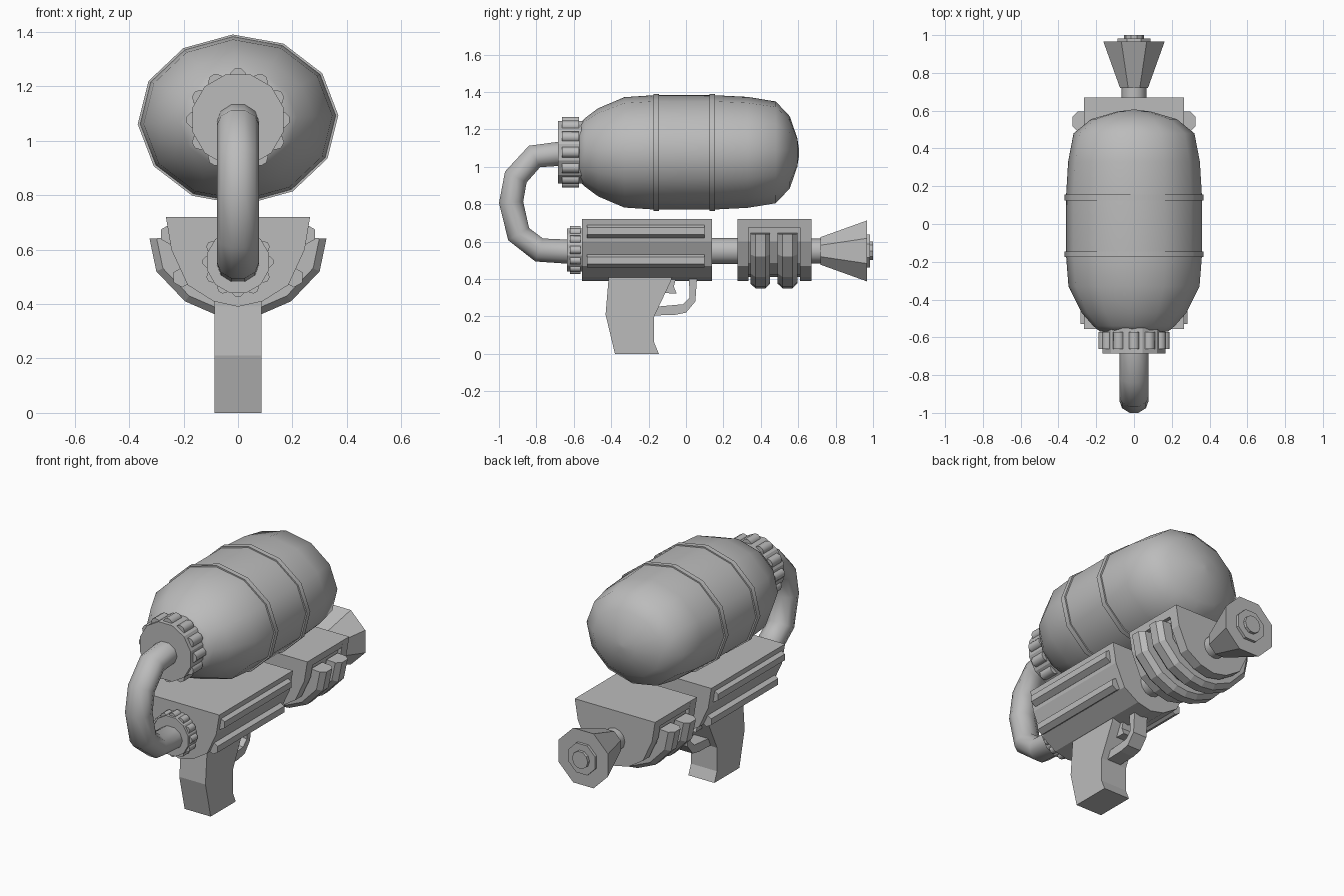
import bpy, bmesh
from math import sin, cos, pi, radians
from mathutils import Vector

cube = bpy.data.objects.get("Cube")
if cube:
    bpy.data.objects.remove(cube, do_unlink=True)

grey = bpy.data.materials.new("grey_plastic")
grey.use_nodes = True
colour = (0.5, 0.5, 0.5, 1)
grey.diffuse_color = colour
grey.node_tree.nodes["Principled BSDF"].inputs["Base Color"].default_value = colour


def loft(name, rings, smooth=0):
    """Skin a list of equal-sized vertex rings and cap both ends."""
    bm = bmesh.new()
    rows = [[bm.verts.new(p) for p in ring] for ring in rings]
    n = len(rows[0])
    for a, b in zip(rows, rows[1:]):
        for i in range(n):
            j = (i + 1) % n
            bm.faces.new((a[i], a[j], b[j], b[i]))
    bm.faces.new(rows[0][::-1])
    bm.faces.new(rows[-1])
    bmesh.ops.recalc_face_normals(bm, faces=bm.faces)
    for f in bm.faces:
        f.smooth = smooth > 0
    mesh = bpy.data.meshes.new(name)
    bm.to_mesh(mesh)
    bm.free()
    if smooth:
        mesh.set_sharp_from_angle(angle=radians(smooth))
    mesh.materials.append(grey)
    obj = bpy.data.objects.new(name, mesh)
    bpy.context.collection.objects.link(obj)
    return obj


def lathe(name, profile, sides, z, x=0, sx=1, sz=1, phase=0, smooth=0):
    """Turn a (y, radius) profile around a line along y."""
    angles = [phase + 2 * pi * i / sides for i in range(sides)]
    return loft(name, [[(x + sx * r * cos(a), y, z + sz * r * sin(a)) for a in angles]
                       for y, r in profile], smooth)


def mirrored(half):
    """Complete a right-hand (x, z) half section, top to bottom centre."""
    return half + [(-x, z) for x, z in reversed(half) if x > 0]


def section(name, half, y0, y1):
    return loft(name, [[(x, y, z) for x, z in mirrored(half)] for y in (y0, y1)])


def plate(name, outline, half_width):
    return loft(name, [[(x, y, z) for y, z in outline] for x in (-half_width, half_width)])


# Water tank with two raised hoops
TANK_Z = 1.077
oval = dict(sx=0.36, sz=0.306, phase=radians(3), smooth=50)
lathe("tank", [(-0.57, 0.5), (-0.54, 0.6), (-0.47, 0.77), (-0.33, 0.965), (-0.17, 1),
               (0.15, 1), (0.33, 0.97), (0.48, 0.89), (0.555, 0.63), (0.595, 0.25),
               (0.605, 0.04)], 12, TANK_Z, **oval)
for label, y in (("front", -0.16), ("back", 0.14)):
    lathe(label + "_tank_hoop", [(y - 0.015, 0.98), (y - 0.015, 1.025),
                                 (y + 0.015, 1.025), (y + 0.015, 0.98)], 12, TANK_Z, **oval)


# Ribbed screw caps
def screw_cap(name, y0, y1, z, radius, rib):
    lathe(name, [(y0, radius), (y1, radius)], 12, z, phase=radians(15))
    inset = (y1 - y0) * 0.17
    for i in range(12):
        a = i * pi / 6
        lathe(name + "_rib", [(y0 + inset, rib), (y1 - inset, rib)], 8,
              z + (radius - rib * 0.4) * sin(a), x=(radius - rib * 0.4) * cos(a),
              phase=a + pi / 8, smooth=50)


screw_cap("tank_cap", -0.685, -0.55, 1.077, 0.173, 0.03)
screw_cap("hose_cap", -0.635, -0.55, 0.555, 0.118, 0.022)

# Hose looping from the tank cap down to the body
path = [Vector(p) for p in ((-0.67, 1.07), (-0.81, 1.055), (-0.91, 0.945), (-0.935, 0.81),
                            (-0.895, 0.64), (-0.785, 0.555), (-0.61, 0.545))]
rings = []
for i, p in enumerate(path):
    t = (path[min(i + 1, len(path) - 1)] - path[max(i - 1, 0)]).normalized()
    ring = []
    for k in range(10):
        a = 2 * pi * k / 10
        s = 0.068 * sin(a)
        ring.append((0.078 * cos(a), p.x - t.y * s, p.y + t.x * s))
    rings.append(ring)
loft("hose", rings, 60)

# Main body and front block share a boat-shaped section
hull = [(0.265, 0.72), (0.245, 0.6), (0.185, 0.47), (0.09, 0.41), (0, 0.39)]
waist = [(0.265, 0.72), (0.257, 0.675), (0.235, 0.675), (0.225, 0.6),
         (0.165, 0.485), (0.08, 0.425), (0, 0.41)]
section("body", hull, -0.555, 0.14)
section("block_near_end", hull, 0.275, 0.335)
section("block_waist", waist, 0.335, 0.61)
section("block_far_end", hull, 0.61, 0.67)

# Side rails on the body
for side, sign in (("left", 1), ("right", -1)):
    for level, x, z in (("upper", 0.25, 0.656), ("lower", 0.205, 0.498)):
        lathe(f"{side}_{level}_rail", [(-0.53, 0.037), (0.1, 0.037)], 6, z,
              x=sign * x, phase=pi / 6)

# Grip bands wrapped under the block
wrap = mirrored([(0.325, 0.64), (0.3, 0.52), (0.195, 0.41), (0.08, 0.36), (0, 0.35)])
shape = [(0, 0.74), (0, 0.92), (0.25, 1), (0.75, 1), (1, 0.92), (1, 0.74)]
for label, y0 in (("near", 0.345), ("far", 0.49)):
    loft(label + "_grip_band",
         [[(x * s, y0 + 0.105 * f, 0.66 + (z - 0.66) * s) for f, s in shape]
          for x, z in wrap])

# Barrel, flared nozzle and tip
BARREL_Z = 0.55
lathe("barrel", [(0.1, 0.07), (0.3, 0.07)], 12, BARREL_Z, smooth=40)
lathe("nozzle_neck", [(0.65, 0.066), (0.74, 0.066)], 12, BARREL_Z, smooth=40)
lathe("nozzle", [(0.72, 0.08), (0.967, 0.176)], 8, BARREL_Z, phase=pi / 8)
lathe("nozzle_disc", [(0.95, 0.095), (0.983, 0.095)], 8, BARREL_Z, phase=pi / 8)
lathe("nozzle_tip", [(0.96, 0.052), (1.0, 0.052)], 10, BARREL_Z)

# Handle, trigger and trigger guard
plate("handle", [(-0.415, 0.43), (-0.415, 0.39), (-0.43, 0.21), (-0.38, 0), (-0.145, 0),
                 (-0.17, 0.06), (-0.17, 0.2), (-0.08, 0.39), (-0.07, 0.43)], 0.086)
plate("trigger", [(-0.12, 0.42), (-0.12, 0.325), (-0.05, 0.322), (-0.065, 0.36),
                  (-0.05, 0.42)], 0.03)
plate("trigger_guard", [(0.015, 0.42), (0.02, 0.3), (-0.015, 0.265), (-0.18, 0.25),
                        (-0.18, 0.205), (-0.06, 0.208), (0.0, 0.22), (0.05, 0.28),
                        (0.06, 0.42)], 0.045)
